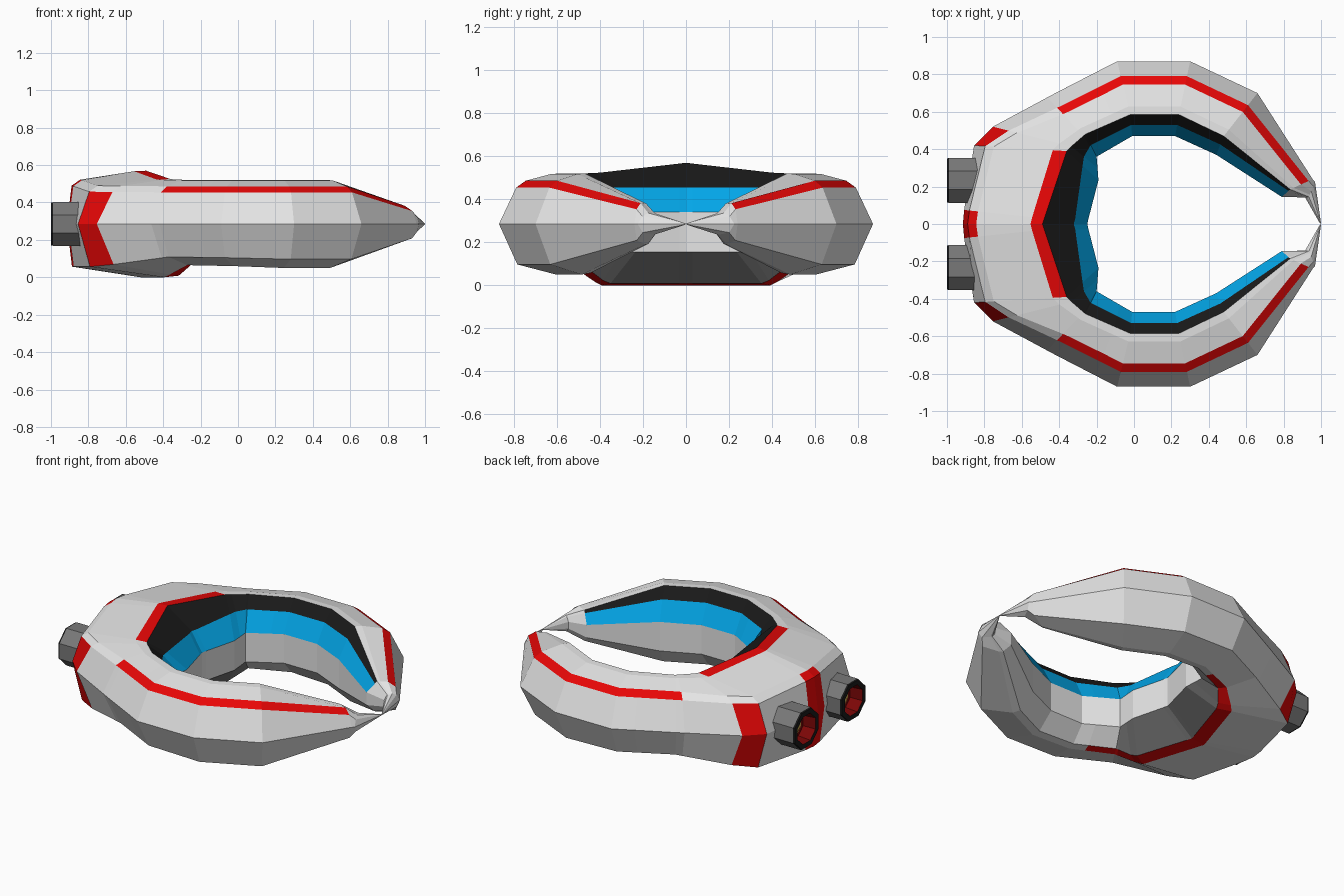
import bpy, bmesh, math
from mathutils import Vector

if "Cube" in bpy.data.objects:
    bpy.data.objects.remove(bpy.data.objects["Cube"])


def material(name, r, g, b):
    m = bpy.data.materials.new(name)
    m.diffuse_color = (r, g, b, 1)
    m.use_nodes = True
    m.node_tree.nodes["Principled BSDF"].inputs["Base Color"].default_value = m.diffuse_color
    return m


GREY, RED, BLACK, BLUE, STEEL, GOLD, DARK_RED = range(7)
mats = [material("light grey", .78, .78, .78), material("red", .8, .002, .002),
        material("black", .01, .01, .01), material("blue", .001, .38, .8),
        material("steel grey", .19, .19, .19), material("gold", .65, .42, .08),
        material("dark red", .2, .002, .002)]


def finish(name, bm):
    bmesh.ops.recalc_face_normals(bm, faces=bm.faces)
    me = bpy.data.meshes.new(name)
    bm.to_mesh(me)
    bm.free()
    for m in mats:
        me.materials.append(m)
    ob = bpy.data.objects.new(name, me)
    bpy.context.collection.objects.link(ob)
    return ob


# Hull stations from back centre to tip:
# outer xy, ridge xy, inner xy, upper height, lower height, shoulder fraction, black strip width
MID = .285
back = (-.915, 0, -.49, 0, -.25, 0, .285, .285, .06, .7)
back_side = (-.908, .075, -.48, .03, -.243, .03, .281, .285, .065, .7)
corner_a = (-.855, .42, -.36, .39, -.19, .235, .24, .285, .12, .5)
corner_b = (-.755, .52, -.335, .415, -.195, .30, .238, .27, .20, .48)
arm_root = (-.42, .70, -.26, .48, -.20, .36, .235, .22, .28, .48)
arm_mid = (-.09, .87, -.02, .585, -.01, .47, .235, .225, .28, .48)
arm_front = (.30, .87, .24, .585, .22, .47, .235, .235, .28, .48)
elbow = (.66, .70, .48, .47, .44, .37, .235, .235, .28, .45)
claw = (.955, .24, .835, .185, .79, .145, .095, .095, .18, .2)
claw_end = (.968, .225, .935, .145, .915, .142, .05, .05, .28, .4)
tip = (1.0, .002, .997, .002, .995, .002, .003, .003, .28, .4)


def mix(a, b, t):
    return tuple(p + (q - p) * t for p, q in zip(a, b))


stations = [back, back_side, corner_a, corner_b, mix(corner_b, arm_root, .87), arm_root,
            mix(arm_root, arm_mid, .65), arm_mid, arm_front, elbow, claw, claw_end, tip]


def section(s, side):
    """Cross-section loop of one station, starting at the outer edge and going over the top."""
    o, t, i = Vector(s[0:2]), Vector(s[2:4]), Vector(s[4:6])
    h, hb, f, b = s[6:10]
    w = min(.046 / (o - t).length, .34)
    pts = [(o, 0), (o.lerp(t, f), .72 * h), (o.lerp(t, f + w), .72 * h + min(.032, .3 * h)),
           (o.lerp(t, .85), .99 * h), (t, h), (t.lerp(i, b), min(.17, .85 * h)),
           (i, min(.055, .3 * h)), (i, max(-.13, -.54 * h)),
           (t.lerp(i, .25), -.97 * hb), (o.lerp(t, .93), -hb),
           (o.lerp(t, f * 1.07), -.8 * hb)]
    return [(p.x, p.y * side, MID + z) for p, z in pts]


def hull_colour(seg, k):
    """seg = station interval, k = strip around the section."""
    if k == 4 and seg < 10:
        return BLACK
    if k == 5 and seg < 10:
        return BLUE
    if k == 3 and seg < 2:
        return RED                      # band on the top ridge
    if k == 1 and 4 <= seg < 10:
        return RED                      # long arm stripes
    if k == 8 and seg < 6:
        return RED                      # underside band
    if k == 7 and seg < 5:
        return STEEL                    # dark slope inside the underside band
    if (k in (10, 0) and seg in (0, 2)) or (k == 1 and seg == 0):
        return RED                      # upright bands at the back
    return GREY


# Ring hull: both arms swept as one closed tube
bm = bmesh.new()
order = [(i, -1) for i in range(len(stations) - 1, 0, -1)] + [(i, 1) for i in range(len(stations))]
loops = [[bm.verts.new(c) for c in section(stations[i], sd)] for i, sd in order]
n = len(loops[0])
for j in range(len(loops) - 1):
    seg = min(order[j][0], order[j + 1][0])
    for k in range(n):
        f = bm.faces.new((loops[j][k], loops[j][(k + 1) % n],
                          loops[j + 1][(k + 1) % n], loops[j + 1][k]))
        f.material_index = hull_colour(seg, k)
bm.faces.new(loops[0])
bm.faces.new(loops[-1])
finish("ring_hull", bm)

# Engine nozzles: eight-sided tubes with a recessed core
profile = [(-.78, .12, STEEL), (-.99, .12, BLACK), (-1.0, .117, BLACK),
           (-1.0, .088, DARK_RED), (-.92, .08, DARK_RED), (-.92, .06, GOLD), (-.93, .04, GOLD)]
for name, y in (("left_nozzle", .233), ("right_nozzle", -.233)):
    bm = bmesh.new()
    rings = []
    for x, r, _ in profile:
        r /= math.cos(math.pi / 8)
        rings.append([bm.verts.new((x, y + r * math.cos(a), MID + r * .97 * math.sin(a)))
                      for a in [math.pi / 8 + q * math.pi / 4 for q in range(8)]])
    for j in range(len(rings) - 1):
        for k in range(8):
            f = bm.faces.new((rings[j][k], rings[j][(k + 1) % 8],
                              rings[j + 1][(k + 1) % 8], rings[j + 1][k]))
            f.material_index = profile[j][2]
    bm.faces.new(rings[0]).material_index = STEEL
    bm.faces.new(rings[-1]).material_index = GOLD
    finish(name, bm)
